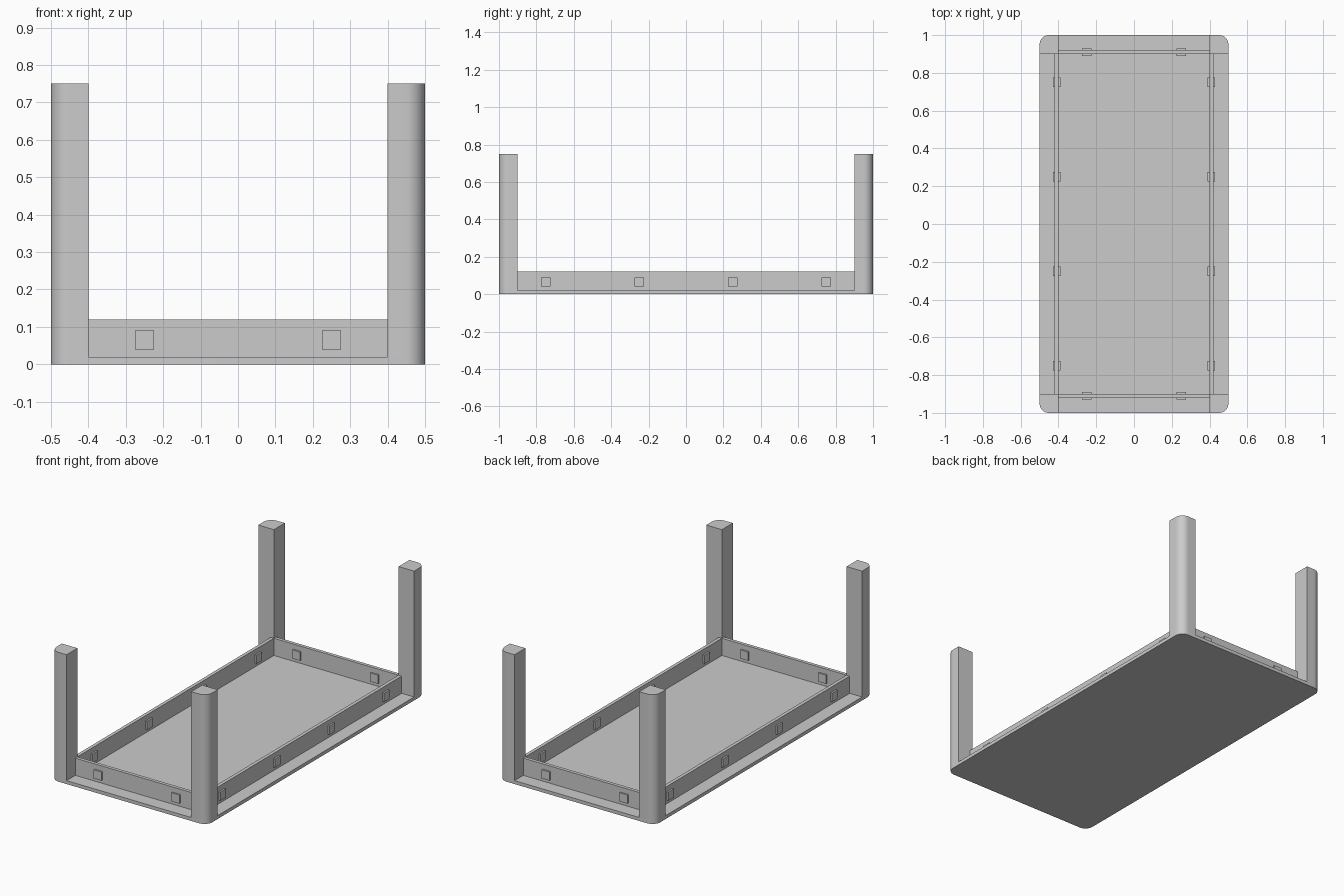
import bpy
import bmesh
from mathutils import Vector

cube = bpy.data.objects.get("Cube")
if cube:
    bpy.data.objects.remove(cube, do_unlink=True)

# One flat grey for the whole table
GREY = (0.6, 0.6, 0.6, 1.0)
grey = bpy.data.materials.new("plain grey")
grey.use_nodes = True
grey.diffuse_color = GREY
grey.node_tree.nodes["Principled BSDF"].inputs["Base Color"].default_value = GREY

WIDTH, LENGTH, HEIGHT = 1.0, 2.0, 0.75
TOP = 0.02        # tabletop thickness
LEG = 0.1         # leg side
RADIUS = 0.05     # rounded outer corners
APRON = 0.02      # apron thickness
APRON_TOP = 0.12


def box(name, low, high, is_rounded=None):
    """Box between two corners; upright edges accepted by is_rounded are rounded."""
    low, high = Vector(low), Vector(high)
    bm = bmesh.new()
    bmesh.ops.create_cube(bm, size=1)
    for v in bm.verts:
        v.co = (low + high) / 2 + v.co * (high - low)
    if is_rounded:
        edges = [e for e in bm.edges
                 if abs(e.verts[0].co.z - e.verts[1].co.z) > 0.001
                 and is_rounded(e.verts[0].co)]
        bmesh.ops.bevel(bm, geom=edges, offset=RADIUS, segments=10,
                        profile=0.5, affect='EDGES')
    mesh = bpy.data.meshes.new(name)
    bm.to_mesh(mesh)
    bm.free()
    mesh.materials.append(grey)
    obj = bpy.data.objects.new(name, mesh)
    bpy.context.collection.objects.link(obj)
    if is_rounded:
        bpy.ops.object.select_all(action='DESELECT')
        obj.select_set(True)
        bpy.context.view_layer.objects.active = obj
        bpy.ops.object.shade_smooth_by_angle()
    return obj


def centred_box(name, centre, size):
    centre, half = Vector(centre), Vector(size) / 2
    return box(name, centre - half, centre + half)


def outer_corner(co):
    return abs(co.x) > WIDTH / 2 - 0.001 and abs(co.y) > LENGTH / 2 - 0.001


# Tabletop, lying face down
hx, hy = WIDTH / 2, LENGTH / 2
box("tabletop", (-hx, -hy, 0), (hx, hy, TOP), outer_corner)

# Legs at the four corners, rounded on the outside
for sx, side in ((1, "left"), (-1, "right")):
    for sy, end in ((-1, "front"), (1, "back")):
        xs = sorted((sx * hx, sx * (hx - LEG)))
        ys = sorted((sy * hy, sy * (hy - LEG)))
        box(f"{end}_{side}_leg", (xs[0], ys[0], TOP), (xs[1], ys[1], HEIGHT),
            outer_corner)

# Aprons between the legs, with square pegs through them
ix, iy = hx - LEG, hy - LEG
apron_z, apron_h = (TOP + APRON_TOP) / 2, APRON_TOP - TOP
PEG, PEG_DEPTH, PEG_Z = 0.05, 0.04, 0.065

for s, side in ((1, "left"), (-1, "right")):
    x = s * (ix + APRON / 2)
    centred_box(f"{side}_apron", (x, 0, apron_z), (APRON, 2 * iy, apron_h))
    for i, y in enumerate((-0.75, -0.25, 0.25, 0.75), 1):
        centred_box(f"{side}_peg_{i}", (x, y, PEG_Z), (PEG_DEPTH, PEG, PEG))

for s, end in ((-1, "front"), (1, "back")):
    y = s * (iy + APRON / 2)
    centred_box(f"{end}_apron", (0, y, apron_z), (2 * ix, APRON, apron_h))
    for i, x in enumerate((-0.25, 0.25), 1):
        centred_box(f"{end}_peg_{i}", (x, y, PEG_Z), (PEG, PEG_DEPTH, PEG))
